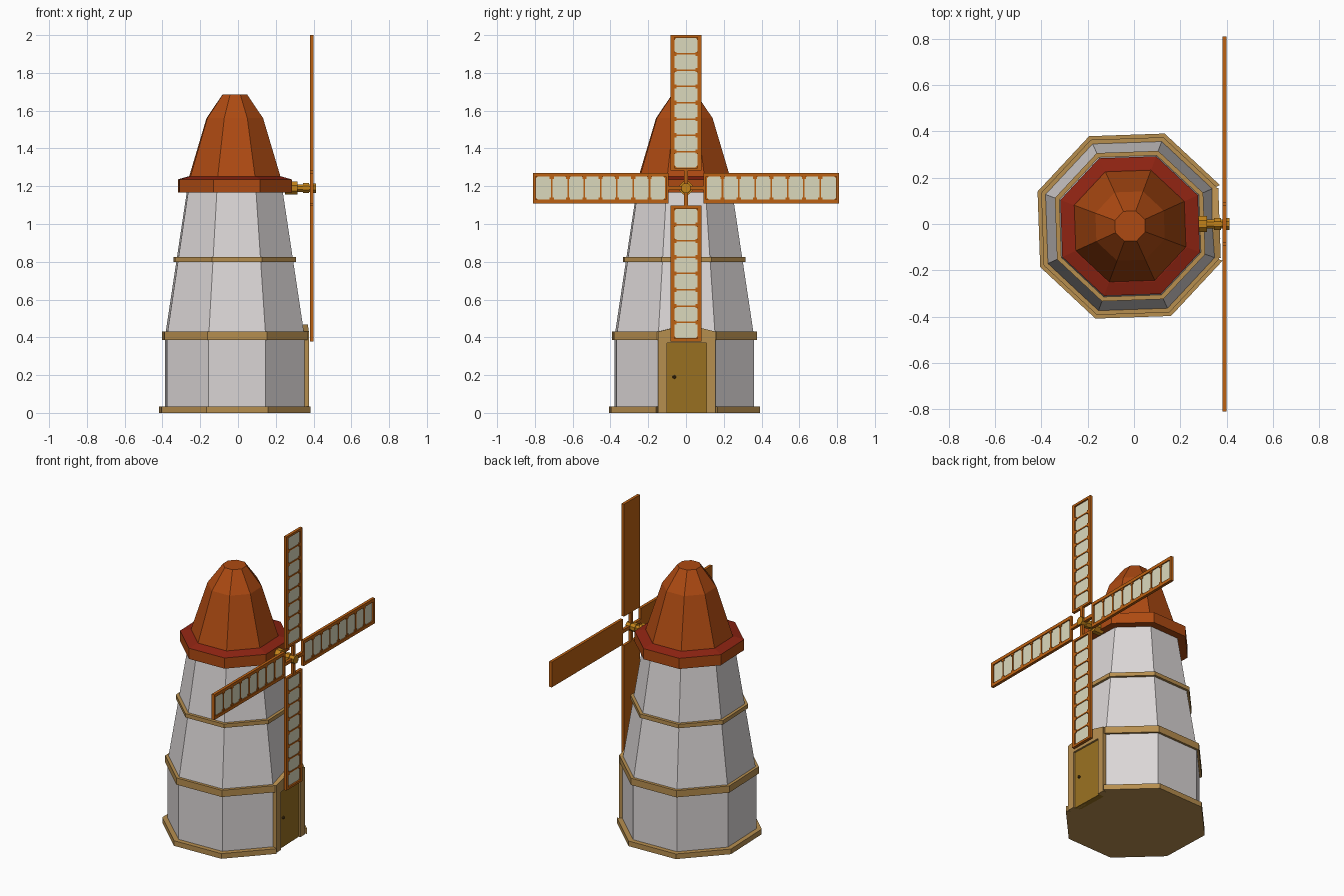
import bpy, bmesh, math
from mathutils import Matrix, Vector

if "Cube" in bpy.data.objects:
    bpy.data.objects.remove(bpy.data.objects["Cube"])

CX, CY, ROT = -0.017, -0.009, math.radians(2)   # tower axis and twist
TOWER = Matrix.Translation((CX, CY, 0)) @ Matrix.Rotation(ROT, 4, 'Z')


def mat(name, rgb):
    m = bpy.data.materials.new(name)
    lin = [c / 12.92 if c <= 0.04045 else ((c + 0.055) / 1.055) ** 2.4 for c in rgb]
    m.diffuse_color = (*lin, 1)
    m.use_nodes = True
    m.node_tree.nodes["Principled BSDF"].inputs["Base Color"].default_value = m.diffuse_color
    return m


WALL = mat("pale grey plaster", (0.86, 0.84, 0.84))
TAN = mat("tan trim", (0.72, 0.56, 0.31))
DOOR = mat("golden brown door", (0.60, 0.44, 0.13))
ROOF = mat("rust orange roof", (0.68, 0.29, 0.07))
RED = mat("brick red", (0.56, 0.14, 0.07))
WOOD = mat("orange sail wood", (0.74, 0.38, 0.07))
CLOTH = mat("cream cloth", (0.86, 0.85, 0.74))
GOLD = mat("gold shaft", (0.76, 0.51, 0.10))
DARK = mat("dark handle", (0.32, 0.22, 0.08))


def finish(name, bm, mats, matrix=None):
    bmesh.ops.recalc_face_normals(bm, faces=bm.faces[:])
    me = bpy.data.meshes.new(name)
    bm.to_mesh(me)
    bm.free()
    for m in mats:
        me.materials.append(m)
    ob = bpy.data.objects.new(name, me)
    bpy.context.collection.objects.link(ob)
    if matrix:
        ob.matrix_world = matrix
    return ob


def lathe(bm, profile, n=8, start=math.radians(22.5)):
    """Stack n-sided rings given as (radius, z), capped at both ends."""
    rings = [[bm.verts.new((r * math.cos(start + math.tau * i / n),
                            r * math.sin(start + math.tau * i / n), z)) for i in range(n)]
             for r, z in profile]
    for a, b in zip(rings, rings[1:]):
        for i in range(n):
            j = (i + 1) % n
            bm.faces.new((a[i], a[j], b[j], b[i]))
    bm.faces.new(rings[0][::-1])
    bm.faces.new(rings[-1])


def prism(bm, pts, x0, x1, idx=0):
    """Extrude a (y, z) outline along x."""
    a = [bm.verts.new((x0, y, z)) for y, z in pts]
    b = [bm.verts.new((x1, y, z)) for y, z in pts]
    n = len(pts)
    fs = [bm.faces.new(a[::-1]), bm.faces.new(b)]
    fs += [bm.faces.new((a[i], a[(i + 1) % n], b[(i + 1) % n], b[i])) for i in range(n)]
    for f in fs:
        f.material_index = idx


def box(bm, x0, x1, y0, y1, z0, z1, idx=0):
    prism(bm, [(y0, z0), (y1, z0), (y1, z1), (y0, z1)], x0, x1, idx)


# tower walls, with tan underside
bm = bmesh.new()
lathe(bm, [(0.395, 0), (0.395, 0.40), (0.268, 1.19)])
bm.normal_update()
for f in bm.faces:
    f.material_index = 1 if f.calc_center_median().z < 0.01 else 0
finish("tower_walls", bm, [WALL, TAN], TOWER)

# base plinth: seven sides, open at the door
bm = bmesh.new()
for k in range(7):
    a0 = math.radians(22.5 + 45 * k)
    vs = [bm.verts.new((r * math.cos(a), r * math.sin(a), z))
          for a in (a0, a0 + math.pi / 4) for r, z in
          ((0.385, 0), (0.427, 0), (0.427, 0.033), (0.385, 0.033))]
    for i in range(4):
        j = (i + 1) % 4
        bm.faces.new((vs[i], vs[j], vs[4 + j], vs[4 + i]))
bmesh.ops.remove_doubles(bm, verts=bm.verts[:], dist=1e-5)
bmesh.ops.holes_fill(bm, edges=[e for e in bm.edges if e.is_boundary])
finish("base_plinth", bm, [TAN], TOWER)

# trim bands
for name, r, z0, z1 in (("lower_band", 0.41, 0.387, 0.43), ("upper_band", 0.347, 0.80, 0.825)):
    bm = bmesh.new()
    lathe(bm, [(r, z0), (r, z1)])
    finish(name, bm, [TAN], TOWER)

# brim with red top, then the bent cap
bm = bmesh.new()
lathe(bm, [(0.322, 1.168), (0.322, 1.236), (0.262, 1.252)])
bm.normal_update()
bmesh.ops.recalc_face_normals(bm, faces=bm.faces[:])
for f in bm.faces:
    f.material_index = 1 if f.normal.z > 0.5 else 0
finish("roof_brim", bm, [ROOF, RED], TOWER)
bm = bmesh.new()
lathe(bm, [(0.26, 1.245), (0.16, 1.56), (0.07, 1.685)])
finish("roof_cap", bm, [ROOF], TOWER)

# door frame (pointed top), door and handle
bm = bmesh.new()
for s in (-1, 1):
    box(bm, 0.34, 0.387, min(s * 0.105, s * 0.152), max(s * 0.105, s * 0.152), 0, 0.37)
prism(bm, [(-0.152, 0.37), (0.152, 0.37), (0.152, 0.43), (0, 0.468), (-0.152, 0.43)], 0.33, 0.387)
finish("door_frame", bm, [TAN], TOWER)
bm = bmesh.new()
box(bm, 0.34, 0.375, -0.105, 0.105, 0, 0.37)
finish("door", bm, [DOOR], TOWER)
bm = bmesh.new()
bmesh.ops.create_icosphere(bm, subdivisions=1, radius=0.01)
finish("door_handle", bm, [DARK], TOWER @ Matrix.Translation((0.379, -0.066, 0.19)))

# shaft and hub along x
HUB = Vector((0, 0, 1.19))
bm = bmesh.new()
lathe(bm, [(0.038, 0.25), (0.038, 0.315)])
lathe(bm, [(0.022, 0.31), (0.022, 0.385)])
lathe(bm, [(0.028, 0.345), (0.028, 0.375)])
lathe(bm, [(0.027, 0.383), (0.027, 0.412)])
finish("sail_shaft", bm, [GOLD],
       Matrix.Translation(HUB) @ Matrix.Rotation(math.pi / 2, 4, 'Y'))

# four sails: backing board, border, ladder bars and cloth cells
W, Z0, Z1, B, N = 0.081, 0.093, 0.811, 0.02, 8
for k, side in enumerate(("top", "left", "bottom", "right")):
    bm = bmesh.new()
    box(bm, 0.382, 0.400, -0.011, 0.011, 0, Z0 + 0.01)
    box(bm, 0.382, 0.390, -W, W, Z0, Z1)
    for s in (-1, 1):
        box(bm, 0.382, 0.400, min(s * (W - B), s * W), max(s * (W - B), s * W), Z0, Z1)
    box(bm, 0.382, 0.400, -W + B, W - B, Z0, Z0 + 0.014)
    box(bm, 0.382, 0.400, -W + B, W - B, Z1 - 0.014, Z1)
    z, step = Z0 + 0.014, (Z1 - Z0 - 0.028) / N
    h, c = W - B, 0.01
    for i in range(N):
        a, b = z + i * step + 0.003, z + (i + 1) * step - 0.003
        prism(bm, [(-h + c, a), (h - c, a), (h, a + c), (h, b - c),
                   (h - c, b), (-h + c, b), (-h, b - c), (-h, a + c)], 0.389, 0.393, 1)
        if i:
            zb = z + i * step
            box(bm, 0.389, 0.397, -h, h, zb - 0.004, zb + 0.004)
            for s in (-1, 1):   # bar end brackets
                box(bm, 0.389, 0.398, s * (h - 0.006) - 0.006, s * (h - 0.006) + 0.006,
                    zb - 0.011, zb + 0.011)
    finish("sail_" + side, bm, [WOOD, CLOTH],
           Matrix.Translation(HUB) @ Matrix.Rotation(k * math.pi / 2, 4, 'X'))
